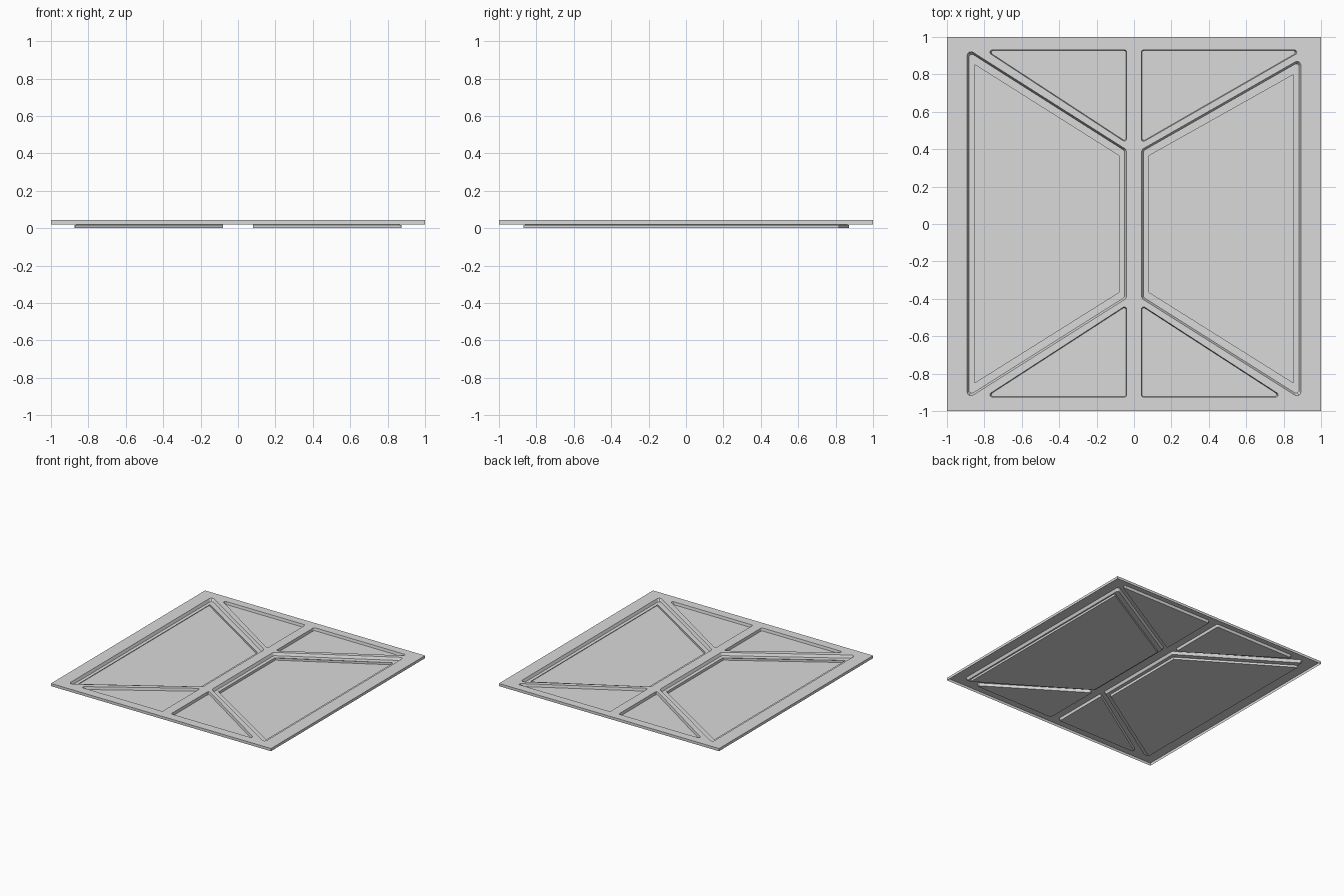
import bpy
import bmesh
import math
from mathutils import Vector

cube = bpy.data.objects.get("Cube")
if cube:
    bpy.data.objects.remove(cube, do_unlink=True)

TOP, MID, FLOOR = 0.043, 0.021, 0.0

grey = bpy.data.materials.new("light_grey")
grey.use_nodes = True
grey.diffuse_color = (0.7, 0.7, 0.7, 1)
grey.node_tree.nodes["Principled BSDF"].inputs["Base Color"].default_value = (0.7, 0.7, 0.7, 1)


def corners_of(points):
    """Yield each corner with the unit directions to its neighbours."""
    pts = [Vector(p) for p in points]
    for i, p in enumerate(pts):
        yield p, (pts[i - 1] - p).normalized(), (pts[(i + 1) % len(pts)] - p).normalized()


def inset(points, d):
    """Move every side of a convex outline inward by d."""
    return [p + (a + b) * d / math.sin(a.angle(b)) for p, a, b in corners_of(points)]


def rounded(points, radius, steps=5):
    """Replace each corner with an arc."""
    out = []
    for p, a, b in corners_of(points):
        half = a.angle(b) / 2
        middle = (a + b).normalized()
        centre = p + middle * radius / math.sin(half)
        start = p + a * radius / math.tan(half) - centre
        end = p + b * radius / math.tan(half) - centre
        for s in range(steps):
            direction = start.lerp(end, s / (steps - 1)).normalized()
            out.append(centre + direction * radius)
    return out


def add_ring(bm, outline, z):
    return [bm.verts.new((p[0], p[1], z)) for p in outline]


def bridge(bm, a, b):
    n = len(a)
    for i in range(n):
        j = (i + 1) % n
        bm.faces.new((a[i], a[j], b[j], b[i]))


def finish(name, bm, flat_z):
    """Point the shell's flat face upward and make the object."""
    bmesh.ops.recalc_face_normals(bm, faces=bm.faces[:])
    flat = max((f for f in bm.faces if abs(f.calc_center_median().z - flat_z) < 1e-5),
               key=lambda f: f.calc_area())
    if flat.normal.z < 0:
        bmesh.ops.reverse_faces(bm, faces=bm.faces[:])
    mesh = bpy.data.meshes.new(name)
    bm.to_mesh(mesh)
    bm.free()
    mesh.materials.append(grey)
    obj = bpy.data.objects.new(name, mesh)
    bpy.context.collection.objects.link(obj)


def recess(name, rings):
    """Stepped pan lofted through (outline, z) rings and closed at the bottom."""
    bm = bmesh.new()
    loops = [add_ring(bm, outline, z) for outline, z in rings]
    for a, b in zip(loops, loops[1:]):
        bridge(bm, a, b)
    bm.faces.new(loops[-1])
    finish(name, bm, rings[-1][1])


openings = []

# Large stepped side pans; the far corner on the left side is lower
for name, s, far_y in (("right_pan", -1, 0.938), ("left_pan", 1, 0.884)):
    def outline(x_in, x_out, y_in, drop):
        return [(s * x_in, -y_in), (s * x_out, drop - 0.935),
                (s * x_out, far_y - drop), (s * x_in, y_in)]
    rim = outline(0.041, 0.892, 0.398, 0)
    lip = outline(0.08, 0.853, 0.365, 0.085)
    box = outline(0.08, 0.875, 0.37, 0.063)
    openings.append(rounded(rim, 0.02))
    recess(name, [(openings[-1], TOP),
                  (rounded(inset(rim, 0.01), 0.015), MID),
                  (rounded(lip, 0.003), MID),
                  (rounded(box, 0.003), MID - 0.004),
                  (rounded(box, 0.003), FLOOR)])

# Shallow triangular pans at the front and back
for name, sx, sy, tip, edge in (("back_right_pan", -1, 1, 0.8, 0.931),
                                ("back_left_pan", 1, 1, 0.905, 0.931),
                                ("front_right_pan", -1, -1, 0.8, 0.926),
                                ("front_left_pan", 1, -1, 0.8, 0.926)):
    tri = [(sx * 0.039, sy * 0.433), (sx * tip, sy * edge), (sx * 0.039, sy * edge)]
    openings.append(rounded(tri, 0.012))
    recess(name, [(openings[-1], TOP), (rounded(inset(tri, 0.004), 0.01), MID)])

# Square frame: pierced top sheet with an open-bottomed skirt
bm = bmesh.new()
square = [(-1, -1), (1, -1), (1, 1), (-1, 1)]
top_ring = add_ring(bm, square, TOP)
for loop in [top_ring] + [add_ring(bm, o, TOP) for o in openings]:
    for i, v in enumerate(loop):
        bm.edges.new((loop[i - 1], v))
bmesh.ops.triangle_fill(bm, edges=bm.edges[:], use_beauty=True, use_dissolve=False,
                        normal=(0, 0, 1))
bridge(bm, add_ring(bm, square, MID), top_ring)
finish("frame", bm, TOP)
